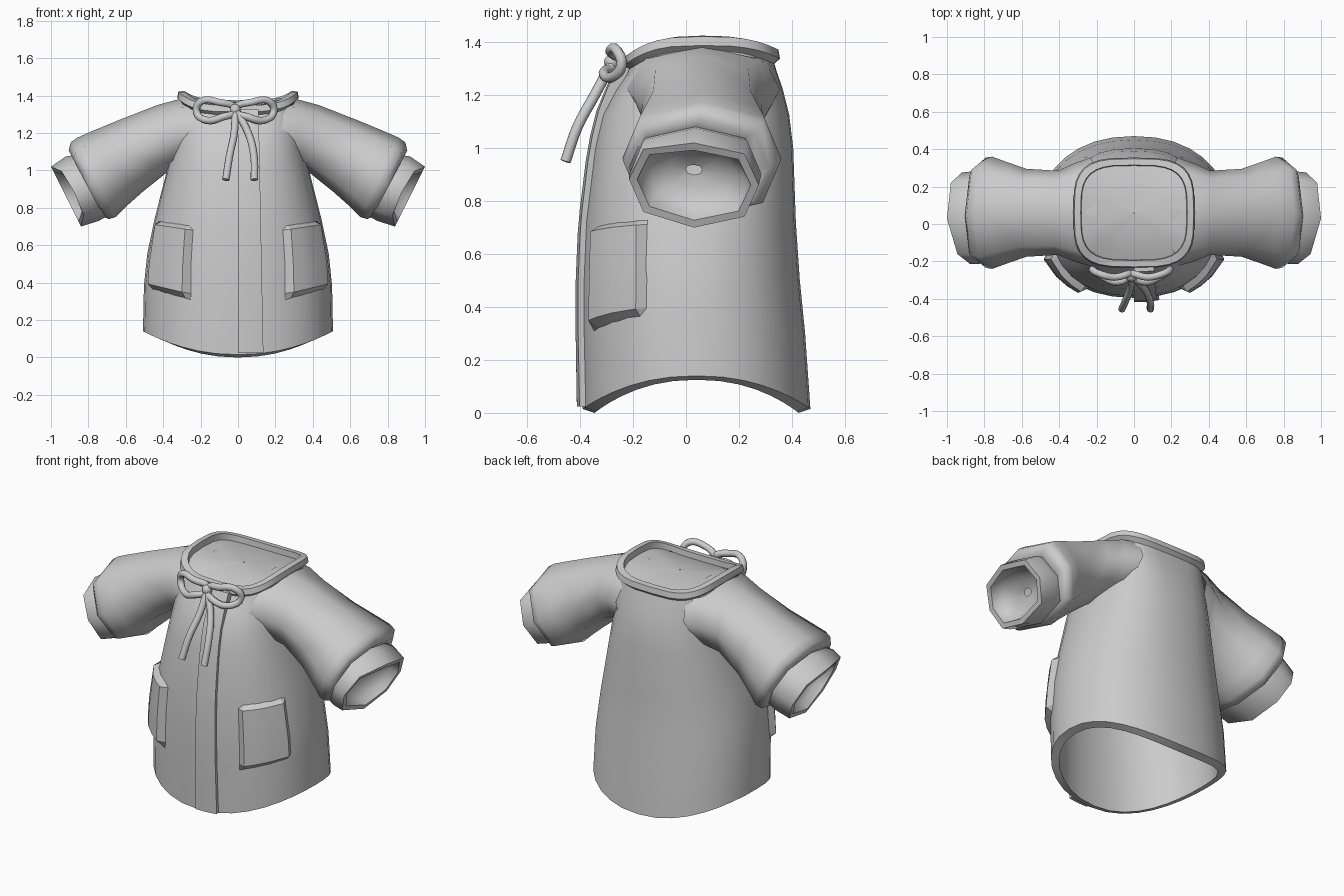
import bpy, bmesh, math
from mathutils import Vector

if "Cube" in bpy.data.objects:
    bpy.data.objects.remove(bpy.data.objects["Cube"])

cloth = bpy.data.materials.new("grey cloth")
cloth.diffuse_color = (0.6, 0.6, 0.6, 1)
cloth.use_nodes = True
cloth.node_tree.nodes["Principled BSDF"].inputs["Base Color"].default_value = cloth.diffuse_color


def finish(ob, angle=40):
    ob.data.materials.append(cloth)
    bpy.ops.object.select_all(action='DESELECT')
    bpy.context.view_layer.objects.active = ob
    ob.select_set(True)
    if ob.type == 'CURVE':
        bpy.ops.object.convert(target='MESH')
    bpy.ops.object.shade_smooth_by_angle(angle=math.radians(angle))
    return ob


def loft(name, rings, closed=True, loop=False):
    """Skin a list of point rings; closed joins ring ends, loop joins last ring to first."""
    bm = bmesh.new()
    vs = [[bm.verts.new(p) for p in r] for r in rings]
    n, m = len(rings[0]), len(rings)
    for i in range(m if loop else m - 1):
        for j in range(n if closed else n - 1):
            a, b = vs[i], vs[(i + 1) % m]
            k = (j + 1) % n
            bm.faces.new((a[j], a[k], b[k], b[j]))
    bmesh.ops.recalc_face_normals(bm, faces=bm.faces)
    me = bpy.data.meshes.new(name)
    bm.to_mesh(me)
    bm.free()
    ob = bpy.data.objects.new(name, me)
    bpy.context.collection.objects.link(ob)
    return ob


# body levels: height, half width, front y, back y, squareness
LEVELS = [(0, .508, -.39, .47, 2.2), (.3, .503, -.395, .45, 2.2), (.5, .485, -.395, .43, 2.2),
          (.72, .445, -.385, .415, 2.3), (1.0, .38, -.35, .405, 2.5), (1.13, .352, -.32, .39, 2.6),
          (1.25, .335, -.27, .365, 2.8), (1.33, .315, -.228, .342, 3.2), (1.40, .295, -.205, .325, 3.5)]
SEG = 32


def level(z):
    z = min(max(z, 0), 1.4)
    for a, b in zip(LEVELS, LEVELS[1:]):
        if z <= b[0]:
            t = (z - a[0]) / (b[0] - a[0])
            return [p + (q - p) * t for p, q in zip(a, b)]


def spow(v, e):
    return math.copysign(abs(v) ** e, v)


def ring_point(lv, k, grow=0):
    """Point on the rounded outline of a level, with normalised x and y."""
    z, hw, yf, yb, n = lv
    a = 2 * math.pi * k / SEG
    c, s = spow(math.cos(a), 2 / n), spow(math.sin(a), 2 / n)
    return c * (hw + grow), (yf + yb) / 2 + s * ((yb - yf) / 2 + grow), c, s


def neck_drop(s):
    return (.075 if s < 0 else .05) * abs(s) ** 3


def front(x, z, off=0):
    """Point on the front of the body, pushed outwards by off."""
    _, hw, yf, yb, n = level(z)
    ry = (yb - yf) / 2
    f = min(abs(x) / hw, .99)
    g = (1 - f ** n) ** (1 / n)
    nrm = Vector((spow(x / hw, n - 1) / hw, -g ** (n - 1) / ry, 0)).normalized()
    return Vector((x, (yf + yb) / 2 - ry * g, z)) + nrm * off


# body shell: outer skin up to the neck, inner skin back down to a sloping hem edge
def body_ring(lv, grow, dz=0):
    ring = []
    for k in range(SEG):
        x, y, c, s = ring_point(lv, k, grow)
        z = lv[0] + dz + .125 * abs(c) ** 2.1 * max(0, 1 - lv[0] / .9)
        z -= neck_drop(s) * max(0, (lv[0] - 1.1) / .3)
        ring.append((x, y, z))
    return ring


rings = [body_ring(lv, 0, .015 if i == 0 else 0) for i, lv in enumerate(LEVELS)]
rings += [body_ring(lv, -.045, 0) for lv in reversed(LEVELS[:-1])]
finish(loft("coat_body", rings, loop=True), 50)

# collar band: square section swept round the neckline
section = [(.005, -.035), (.03, -.012), (.024, .022), (-.01, .025), (-.015, -.03)]
rings = []
for g, dz in section:
    pts = [ring_point(LEVELS[-1], k, g) for k in range(SEG)]
    rings.append([(x, y, 1.40 + dz - neck_drop(s)) for x, y, c, s in pts])
finish(loft("collar", rings, loop=True), 30)

# lining that closes the neck just under the collar
rings = []
for f in (1, .75, .5, .25, .01):
    pts = [ring_point(LEVELS[-1], k, -.005) for k in range(SEG)]
    rings.append([(x * f, .06 + (y - .06) * f, 1.388 - neck_drop(s) * f * f - .02 * (1 - f * f))
                  for x, y, c, s in pts])
finish(loft("neck_lining", rings), 60)

# sleeves: eight-sided sections given by top (x, z), bottom (x, z), y radius, y centre, front set-back
OCT = [(0, 1), (.78, .74), (1, 0), (.78, -.74), (0, -1), (-.78, -.74), (-1, 0), (-.78, .74)]


def tube(name, sections, side, angle):
    rings = []
    for tx, tz, bx, bz, ry, cy, back in sections:
        ring = []
        for u, v in OCT:
            b = back * max(0, -u)
            ring.append((side * ((tx + bx) / 2 + v * (tx - bx) / 2 - b), cy + u * ry,
                         (tz + bz) / 2 + v * (tz - bz) / 2 + b * .5))
        rings.append(ring)
    return finish(loft(name, rings), angle)


SLEEVE = [(.20, 1.385, .26, 1.06, .29, .065, 0), (.30, 1.385, .33, 1.02, .265, .062, 0),
          (.43, 1.35, .385, .985, .225, .06, 0), (.64, 1.268, .51, .885, .235, .06, 0),
          (.78, 1.21, .60, .805, .275, .06, 0), (.86, 1.175, .655, .75, .30, .06, 0),
          (.895, 1.15, .69, .74, .295, .06, 0), (.905, 1.105, .715, .75, .265, .05, 0),
          (.87, 1.07, .70, .77, .23, .035, 0)]
CUFF = [(.85, 1.085, .69, .76, .235, .035, 0), (.92, 1.075, .745, .73, .25, .035, 0),
        (1.0, 1.02, .84, .70, .245, .03, .045), (.985, .992, .853, .728, .215, .03, .045)]
# hollow end of the cuff, rounding off inside the sleeve
for t in (.35, .65, .88, .99):
    r, d = math.sqrt(1 - t * t), .13 * t
    cx, cz = .919 - d * .89, .86 + d * .45
    CUFF.append((cx + .066 * r, cz + .132 * r, cx - .066 * r, cz - .132 * r, .215 * r, .03, .045 * r))

for side, word in ((1, "right"), (-1, "left")):
    tube(word + "_sleeve", SLEEVE, side, 65)
    tube(word + "_cuff", CUFF, side, 65)

    # patch pocket with sloping edges
    us, vs = (0, .16, .4, .65, .92, 1), (0, .1, .4, .7, .94, 1)
    rings = []
    for v in vs:
        row = []
        for u in us:
            z = .30 + .405 * v + .06 * u * (1 - .5 * v)
            hw = level(z)[1]
            x = hw * (.49 + .03 * v + (.455 - .02 * v) * u)
            edge = u in (0, 1) or v in (0, 1)
            p = front(x, z, -.01 if edge else .037)
            row.append((side * p.x, p.y, p.z))
        rings.append(row)
    finish(loft(word + "_pocket", rings, closed=False), 30)

# front button band, a raised strip right of centre
rings = []
for i in range(15):
    z = .025 + (1.325 - .025) * i / 14
    w = .132 - .025 * i / 14
    rings.append([front(x, z, o) for x, o in
                  ((0, -.03), (0, .022), (w / 2, .024), (w, .022), (w, -.03))])
band = loft("button_band", rings)
bm = bmesh.new()
bm.from_mesh(band.data)
bmesh.ops.holes_fill(bm, edges=bm.edges)
bmesh.ops.recalc_face_normals(bm, faces=bm.faces)
bm.to_mesh(band.data)
bm.free()
finish(band)


# drawstring bow
def cord(name, pts, cyclic):
    cu = bpy.data.curves.new(name, 'CURVE')
    cu.dimensions = '3D'
    cu.bevel_depth, cu.bevel_resolution, cu.resolution_u = .02, 2, 4
    cu.use_fill_caps = True
    sp = cu.splines.new('BEZIER')
    sp.bezier_points.add(len(pts) - 1)
    for bp, p in zip(sp.bezier_points, pts):
        bp.co = p
        bp.handle_left_type = bp.handle_right_type = 'AUTO'
    sp.use_cyclic_u = cyclic
    ob = bpy.data.objects.new(name, cu)
    bpy.context.collection.objects.link(ob)
    return finish(ob, 60)


LOOP = [(0, -.268, 1.325), (.09, -.285, 1.365), (.18, -.262, 1.37), (.207, -.243, 1.315),
        (.155, -.28, 1.268), (.07, -.31, 1.285)]
for side, word in ((1, "right"), (-1, "left")):
    cord(word + "_bow_loop", [(side * x - .015, y, z) for x, y, z in LOOP], True)
cord("left_tail", [(-.015, -.28, 1.32), (-.02, -.345, 1.2), (-.045, -.41, 1.08), (-.065, -.455, .95)], False)
cord("right_tail", [(-.01, -.28, 1.32), (.055, -.345, 1.2), (.085, -.41, 1.08), (.088, -.455, .95)], False)

# bow knot
bpy.ops.mesh.primitive_uv_sphere_add(segments=10, ring_count=6, radius=.03, location=(-.015, -.28, 1.325))
knot = bpy.context.object
knot.name = "bow_knot"
finish(knot, 60)
